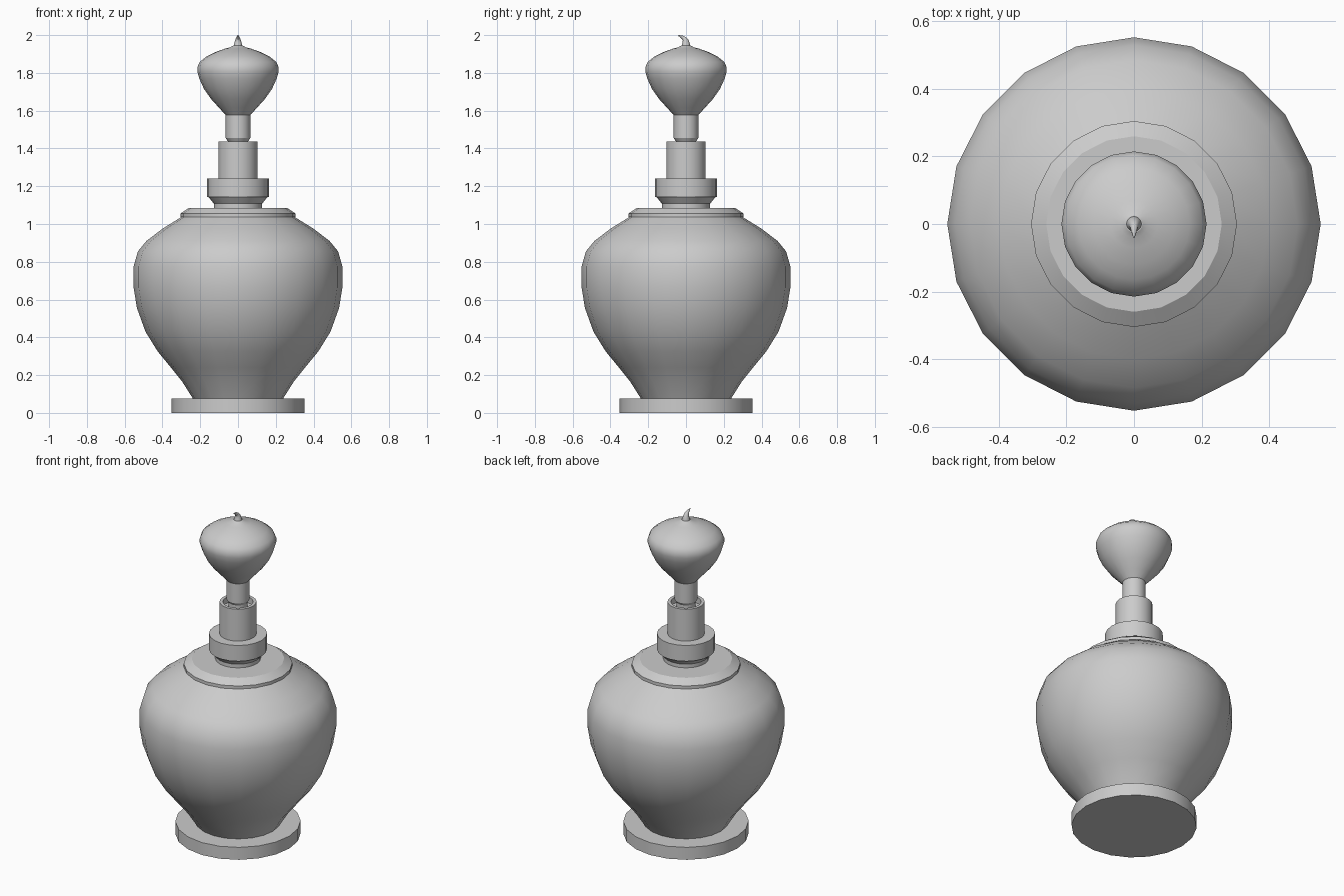
import bpy, math
from mathutils import Vector

cube = bpy.data.objects.get("Cube")
if cube:
    bpy.data.objects.remove(cube, do_unlink=True)

grey = bpy.data.materials.new("plain grey")
grey.use_nodes = True
colour = (0.6, 0.6, 0.6, 1)
grey.diffuse_color = colour
grey.node_tree.nodes["Principled BSDF"].inputs["Base Color"].default_value = colour
SIDES = 20


def finish(name, verts, faces):
    mesh = bpy.data.meshes.new(name)
    mesh.from_pydata(verts, [], faces)
    mesh.materials.append(grey)
    obj = bpy.data.objects.new(name, mesh)
    bpy.context.collection.objects.link(obj)
    bpy.ops.object.select_all(action="DESELECT")
    obj.select_set(True)
    bpy.context.view_layer.objects.active = obj
    bpy.ops.object.shade_smooth_by_angle(angle=math.radians(30))
    return obj


def skin(name, rings):
    """Join equal rings of points, listed from bottom to top, and cap both ends."""
    n = len(rings[0])
    verts = [p for ring in rings for p in ring]
    faces = [(k * n + i, k * n + (i + 1) % n, (k + 1) * n + (i + 1) % n, (k + 1) * n + i)
             for k in range(len(rings) - 1) for i in range(n)]
    faces.append(tuple(reversed(range(n))))
    faces.append(tuple(range(len(verts) - n, len(verts))))
    return finish(name, verts, faces)


def circle(radius, z, y=0, tilt=0, sides=SIDES):
    pts = []
    for i in range(sides):
        a = math.tau * i / sides
        u, v = radius * math.cos(a), radius * math.sin(a)
        pts.append(Vector((u, y + v * math.cos(tilt), z + v * math.sin(tilt))))
    return pts


def lathe(name, profile):
    return skin(name, [circle(r, z) for r, z in profile])


# Foot and rounded vessel
lathe("base_disc", [(.352, 0), (.352, .077)])
lathe("vessel_body", [(.235, .07), (.295, .165), (.355, .24), (.425, .325), (.49, .43),
                      (.535, .555), (.553, .665), (.553, .775), (.53, .855),
                      (.485, .91), (.40, .975), (.295, 1.04)])

# Stepped lid and neck
lathe("shoulder_lid", [(.305, 1.036), (.305, 1.055), (.26, 1.085)])
lathe("neck", [(.128, 1.08), (.128, 1.108), (.158, 1.145)])
lathe("neck_ring", [(.163, 1.142), (.163, 1.24)])

# Open tube that holds the stopper
lathe("neck_tube", [(.104, 1.235), (.104, 1.437), (.085, 1.437), (.085, 1.40)])
lathe("stopper_stem", [(.053, 1.39), (.053, 1.437), (.065, 1.455), (.065, 1.585)])

# Bulb stopper
lathe("stopper_bulb", [(.064, 1.575), (.10, 1.615), (.143, 1.662), (.18, 1.715),
                       (.205, 1.77), (.215, 1.805), (.215, 1.83), (.203, 1.858),
                       (.165, 1.888), (.12, 1.91), (.07, 1.928), (.04, 1.936),
                       (.025, 1.945)])

# Curled tip leaning to the front
hook = [(.025, 1.935, 0, 0), (.020, 1.955, 0, 0), (.016, 1.97, -.002, .3),
        (.012, 1.981, -.008, .7), (.009, 1.988, -.018, 1.2), (.006, 1.993, -.029, 1.5),
        (.002, 1.998, -.041, 1.5)]
skin("curled_tip", [circle(r, z, y, tilt, 12) for r, z, y, tilt in hook])
